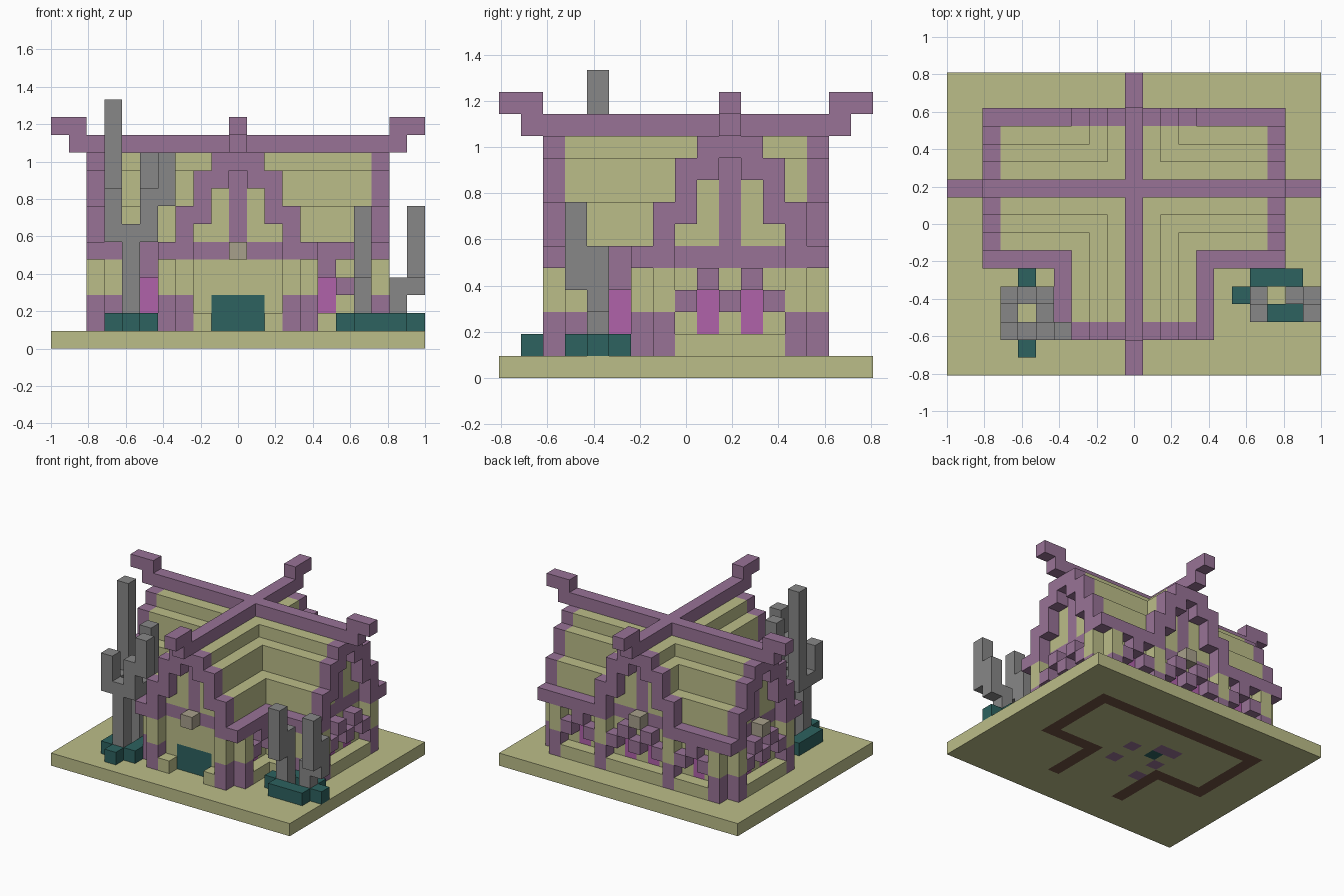
import bpy
import bmesh
from mathutils import Vector

U = 2 / 21  # edge of one building block

if "Cube" in bpy.data.objects:
    bpy.data.objects.remove(bpy.data.objects["Cube"], do_unlink=True)

COLOURS = {
    "cream": (0.50, 0.51, 0.25), "plum": (0.314, 0.171, 0.305),
    "grey": (0.243, 0.243, 0.243), "teal": (0.026, 0.122, 0.115),
    "pink": (0.434, 0.122, 0.402), "tan": (0.39, 0.35, 0.26),
    "brown": (0.16, 0.085, 0.055),
}
MATERIALS = {}
for label, rgb in COLOURS.items():
    mat = bpy.data.materials.new(label)
    mat.use_nodes = True
    mat.diffuse_color = (*rgb, 1)
    mat.node_tree.nodes["Principled BSDF"].inputs["Base Color"].default_value = (*rgb, 1)
    MATERIALS[label] = mat

blocks = {}  # (x, y, z) block -> (part, colour)


def span(v):
    return range(v[0], v[1] + 1) if isinstance(v, tuple) else (v,)


def put(part, colour, x, y, z, mirror=False):
    """Fill a box of blocks, optionally mirrored across x."""
    for i in span(x):
        for j in span(y):
            for k in span(z):
                blocks[i, j, k] = (part, colour)
                if mirror:
                    blocks[-i, j, k] = (part, colour)


# Base slab, with the foundation showing on its underside
put("base", "cream", (-10, 10), (-8, 8), 0)
put("base", "brown", (-7, 7), 5, 0)
put("base", "brown", 7, (-1, 5), 0, True)
put("base", "brown", (3, 7), -1, 0, True)
put("base", "brown", 3, (-5, -1), 0, True)
for i, j in ((1, 1), (1, -1), (-2, -2), (-2, 0), (-2, 2), (-1, 2)):
    put("base", "plum", i, j, 0)
put("base", "teal", -1, 1, 0)

# Walls: wide hall with a wing at the front
put("walls", "cream", (-7, 7), (-1, 5), (1, 4))
put("walls", "cream", (-3, 3), (-5, -1), (1, 4))
put("door", "teal", (-1, 1), -5, (1, 2))
put("door_steps", "cream", 2, -6, 1, True)


# Stepped roof: top block by distance from the ridge
def roof_top(d):
    return 11 - d if d < 3 else 7


for d in range(4):
    for s in (-d, d):
        put("roof", "cream", (-7, 7), 2 + s, (5, roof_top(d)))
        put("roof", "cream", s, (-5, 5), (5, roof_top(d)))

# Eaves
put("eaves", "plum", (4, 8), -2, 5, True)
put("eaves", "plum", (4, 8), 6, 5, True)
put("eaves", "plum", 4, (-6, -2), 5, True)

# Gables: overhanging trim, recessed tie beam and king post
TRIM = {0: (10, 10), 1: (9, 10), 2: (7, 9), 3: (5, 7), 4: (5, 5)}


def gable(outer, inner, along_x):
    def at(part, colour, across, depth, z):
        if along_x:
            put(part, colour, across, depth, z)
        else:
            put(part, colour, depth, across + 2, z)
    for d in range(-4, 5):
        at("gable_trim", "plum", d, outer, TRIM[abs(d)])
        if abs(d) < 4:
            at("tie_beam", "plum", d, inner, 5)
    at("king_post", "plum", 0, inner, (6, 10))


gable(-6, -5, True)
gable(6, 5, True)
gable(8, 7, False)
gable(-8, -7, False)

# Ridge beams with raised ends
put("ridge_beam", "plum", (-9, 9), 2, 11)
put("ridge_beam", "plum", 0, (-7, 7), 11)
put("ridge_end", "plum", (9, 10), 2, 12, True)
put("ridge_end", "plum", 0, (-8, -7), 12)
put("ridge_end", "plum", 0, (7, 8), 12)

# Corner posts with projecting stubs
for i, j in ((7, 5), (8, 5), (7, 6), (7, -1), (8, -1), (7, -2),
             (3, -5), (4, -5), (3, -6), (3, 6)):
    put("post", "plum", i, j, (1, 2), True)
    put("post", "cream", i, j, (3, 4), True)


# Window rows: sill, pink panes in the wall, staggered frame blocks
def window_row(cells, outer, inner, along_x):
    for n, c in enumerate(cells):
        def at(part, colour, depth, z):
            x, y = (c, depth) if along_x else (depth, c)
            put(part, colour, x, y, z, True)
        at("window_sill", "cream", outer, 1)
        if n % 2:
            at("window_pane", "pink", inner, (2, 3))
            at("window_frame", "plum", outer, 4)
        else:
            at("window_frame", "plum", outer, 3)


window_row(range(0, 5), 8, 7, False)
window_row(range(4, 7), 6, 5, True)
window_row(range(-2, 3), 6, 5, True)
window_row(range(4, 7), -2, -1, True)
window_row(range(-4, -1), 4, 3, False)

# Lanterns under the gables
for i, j in ((0, -6), (0, 6), (-8, 2)):
    put("lantern", "tan", i, j, 5)

# Left planter and branching tree
put("left_planter", "teal", (-7, -5), (-6, -4), 1)
put("left_planter", "teal", -6, -3, 1)
put("left_planter", "teal", -6, -7, 1)
del blocks[-6, -5, 1]
for x, y, z in ((-6, -4, (1, 6)), (-6, -6, (1, 6)), (-7, -4, (6, 13)),
                (-7, -5, 6), (-7, -6, (6, 8)), (-5, -4, (6, 10)),
                (-5, -5, 6), (-5, -6, (6, 8)), (-4, -6, (8, 10))):
    put("left_tree", "grey", x, y, z)

# Right planter and branching tree
put("right_planter", "teal", (7, 9), -3, 1)
put("right_planter", "teal", (7, 9), -5, 1)
put("right_planter", "teal", 6, -4, 1)
put("right_planter", "teal", 10, -4, 1)
for x, y, z in ((7, -4, (1, 5)), (7, -5, (4, 7)), (9, -4, (1, 3)),
                (10, -4, (3, 5)), (10, -5, (4, 7))):
    put("right_tree", "grey", x, y, z)


# Turn each part's exposed block sides into a clean mesh
def build(part):
    bm = bmesh.new()
    verts = {}
    colours = sorted({c for p, c in blocks.values() if p == part})
    for cell, (p, colour) in blocks.items():
        if p != part:
            continue
        centre = Vector(cell)
        for axis in range(3):
            for sign in (-1, 1):
                n = Vector((0, 0, 0))
                n[axis] = sign
                if tuple(int(c) for c in centre + n) in blocks:
                    continue
                a = Vector((0, 0, 0))
                a[(axis + 1) % 3] = 1
                b = n.cross(a)
                loop = []
                for s, t in ((-1, -1), (1, -1), (1, 1), (-1, 1)):
                    q = centre + (n + s * a + t * b) / 2
                    key = tuple(q)
                    if key not in verts:
                        verts[key] = bm.verts.new((q + Vector((0, 0, 0.5))) * U)
                    loop.append(verts[key])
                bm.faces.new(loop).material_index = colours.index(colour)
    bmesh.ops.dissolve_limit(bm, angle_limit=0.01, verts=bm.verts[:],
                             edges=bm.edges[:], delimit={"MATERIAL"})
    mesh = bpy.data.meshes.new(part)
    bm.to_mesh(mesh)
    bm.free()
    for c in colours:
        mesh.materials.append(MATERIALS[c])
    bpy.context.collection.objects.link(bpy.data.objects.new(part, mesh))


for part in sorted({p for p, c in blocks.values()}):
    build(part)
